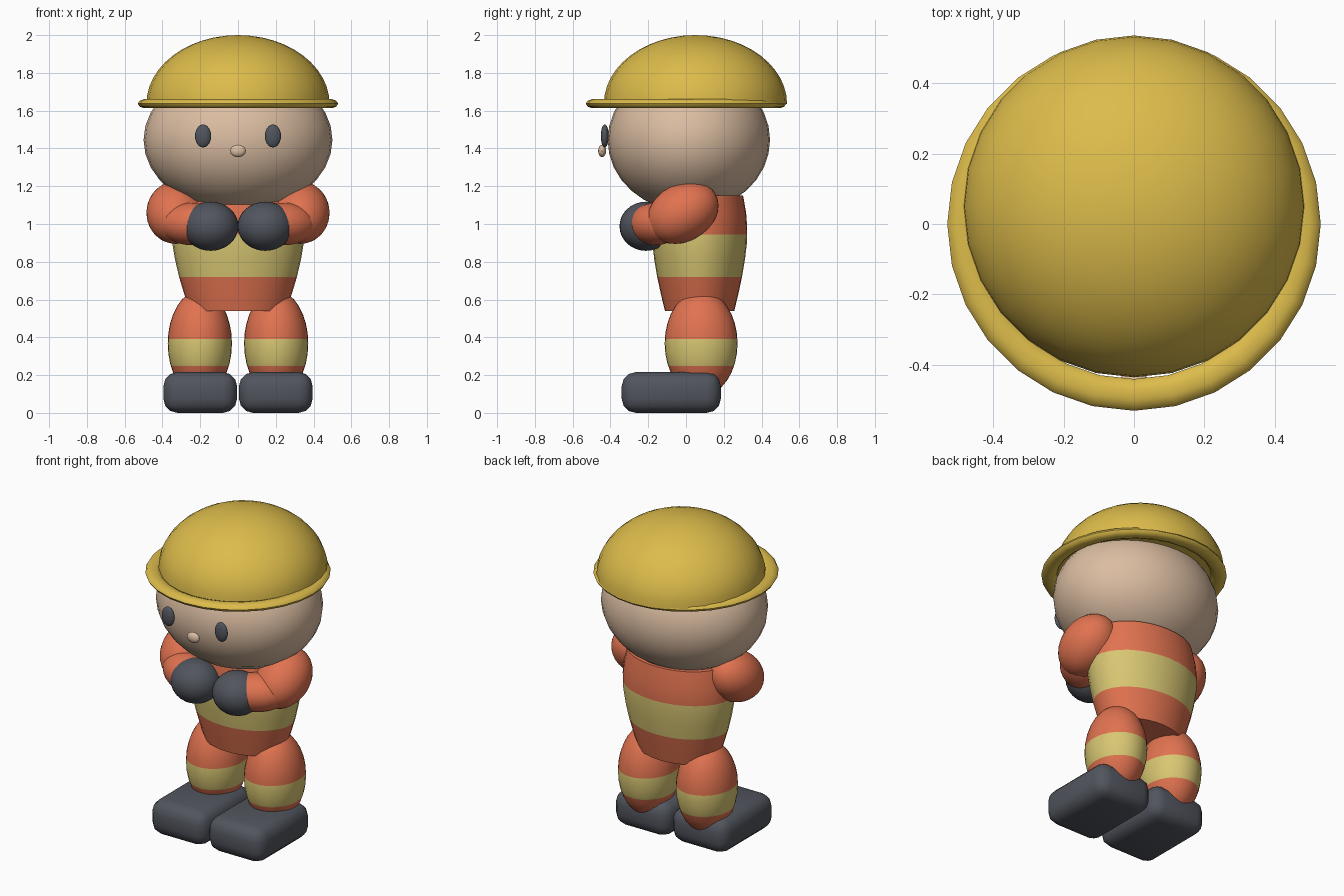
import bpy, bmesh, math
from mathutils import Matrix, Vector, Euler

if "Cube" in bpy.data.objects:
    bpy.data.objects.remove(bpy.data.objects["Cube"])


def material(name, rgb):
    m = bpy.data.materials.new(name)
    m.diffuse_color = (*rgb, 1)
    m.use_nodes = True
    m.node_tree.nodes["Principled BSDF"].inputs["Base Color"].default_value = m.diffuse_color
    return m


HAT = material("helmet yellow", (0.72, 0.50, 0.07))
SKIN = material("skin tan", (0.71, 0.51, 0.36))
ORANGE = material("suit orange", (0.75, 0.17, 0.08))
BAND = material("reflective yellow", (0.69, 0.57, 0.17))
DARK = material("dark grey", (0.082, 0.09, 0.11))


def finish(name, bm, mat, band=None):
    """Turn a bmesh into an object; band = (low z, high z) of a cut-in stripe."""
    if band:
        for z in band:
            bmesh.ops.bisect_plane(bm, geom=bm.verts[:] + bm.edges[:] + bm.faces[:],
                                   plane_co=(0, 0, z), plane_no=(0, 0, 1))
        for f in bm.faces:
            f.material_index = int(band[0] < f.calc_center_median().z < band[1])
    bmesh.ops.recalc_face_normals(bm, faces=bm.faces[:])
    me = bpy.data.meshes.new(name)
    bm.to_mesh(me)
    bm.free()
    me.materials.append(mat)
    if band:
        me.materials.append(BAND)
    ob = bpy.data.objects.new(name, me)
    bpy.context.collection.objects.link(ob)
    bpy.ops.object.select_all(action='DESELECT')
    ob.select_set(True)
    bpy.context.view_layer.objects.active = ob
    bpy.ops.object.shade_smooth_by_angle(angle=math.radians(40))
    return ob


def ellipsoid(name, loc, radii, mat, rot=(0, 0, 0), band=None, seg=32):
    bm = bmesh.new()
    bmesh.ops.create_uvsphere(bm, u_segments=seg, v_segments=seg // 2, radius=1,
                              matrix=Matrix.LocRotScale(Vector(loc), Euler(rot), Vector(radii)))
    return finish(name, bm, mat, band)


def lathe(name, profile, mat, y=0, depth=1, seg=28, band=None, closed=False):
    """Spin (radius, z) points round a vertical axis, flattened by depth in y."""
    bm = bmesh.new()
    rings = []
    for r, z in profile:
        rings.append([bm.verts.new((r * math.sin(2 * math.pi * i / seg),
                                    y - depth * r * math.cos(2 * math.pi * i / seg), z))
                      for i in range(seg)])
    pairs = list(zip(rings, rings[1:]))
    if closed:
        pairs.append((rings[-1], rings[0]))
    else:
        bm.faces.new(rings[0])
        bm.faces.new(rings[-1])
    for a, b in pairs:
        for i in range(seg):
            j = (i + 1) % seg
            bm.faces.new((a[i], a[j], b[j], b[i]))
    return finish(name, bm, mat, band)


# Helmet: half dome set slightly back, plus a flattened ring brim
dome = [(0.485 * math.cos(a), 1.635 + 0.365 * math.sin(a))
        for a in [math.radians(89.5 * i / 12) for i in range(13)]]
lathe("helmet_dome", dome, HAT, y=0.05)
ring = [(0.485 + 0.045 * math.cos(a), 1.637 + 0.025 * math.sin(a))
        for a in [2 * math.pi * i / 10 for i in range(10)]]
lathe("helmet_brim", ring, HAT, closed=True)

# Head and face
ellipsoid("head", (0, 0.015, 1.445), (0.5, 0.43, 0.38), SKIN)
ellipsoid("nose", (0, -0.444, 1.387), (0.042, 0.021, 0.033), SKIN, seg=16)

# Torso with reflective band
torso = [(0.255, 0.54), (0.285, 0.63), (0.312, 0.72), (0.333, 0.81),
         (0.348, 0.90), (0.35, 0.98), (0.342, 1.06), (0.32, 1.15)]
lathe("torso", torso, ORANGE, y=0.072, depth=0.72, seg=32, band=(0.72, 0.945))

# Paired parts
for side, s in (("right", 1), ("left", -1)):
    ellipsoid(side + "_eye", (s * 0.185, -0.43, 1.466), (0.043, 0.021, 0.061), DARK, seg=20)

    # Arms folded forward, gloves meeting at the middle
    ellipsoid(side + "_upper_arm", (s * 0.33, -0.017, 1.06), (0.155, 0.2, 0.152),
              ORANGE, rot=(math.radians(30), 0, 0))
    ellipsoid(side + "_forearm", (s * 0.245, -0.16, 1.0), (0.185, 0.125, 0.112),
              ORANGE, rot=(0, 0, s * math.radians(30)))
    ellipsoid(side + "_glove", (s * 0.145, -0.212, 0.988), (0.147, 0.14, 0.13), DARK)

    # Leg with reflective band
    ellipsoid(side + "_leg", (s * 0.202, 0.08, 0.368), (0.17, 0.193, 0.28),
              ORANGE, band=(0.248, 0.39))

    # Boot: rounded block
    bm = bmesh.new()
    bmesh.ops.create_cube(bm, size=1, matrix=Matrix.LocRotScale(
        Vector((s * 0.2, -0.078, 0.108)), None, Vector((0.39, 0.525, 0.216))))
    bmesh.ops.bevel(bm, geom=bm.edges[:], offset=0.075, segments=3, profile=0.5,
                    affect='EDGES')
    finish(side + "_boot", bm, DARK)
